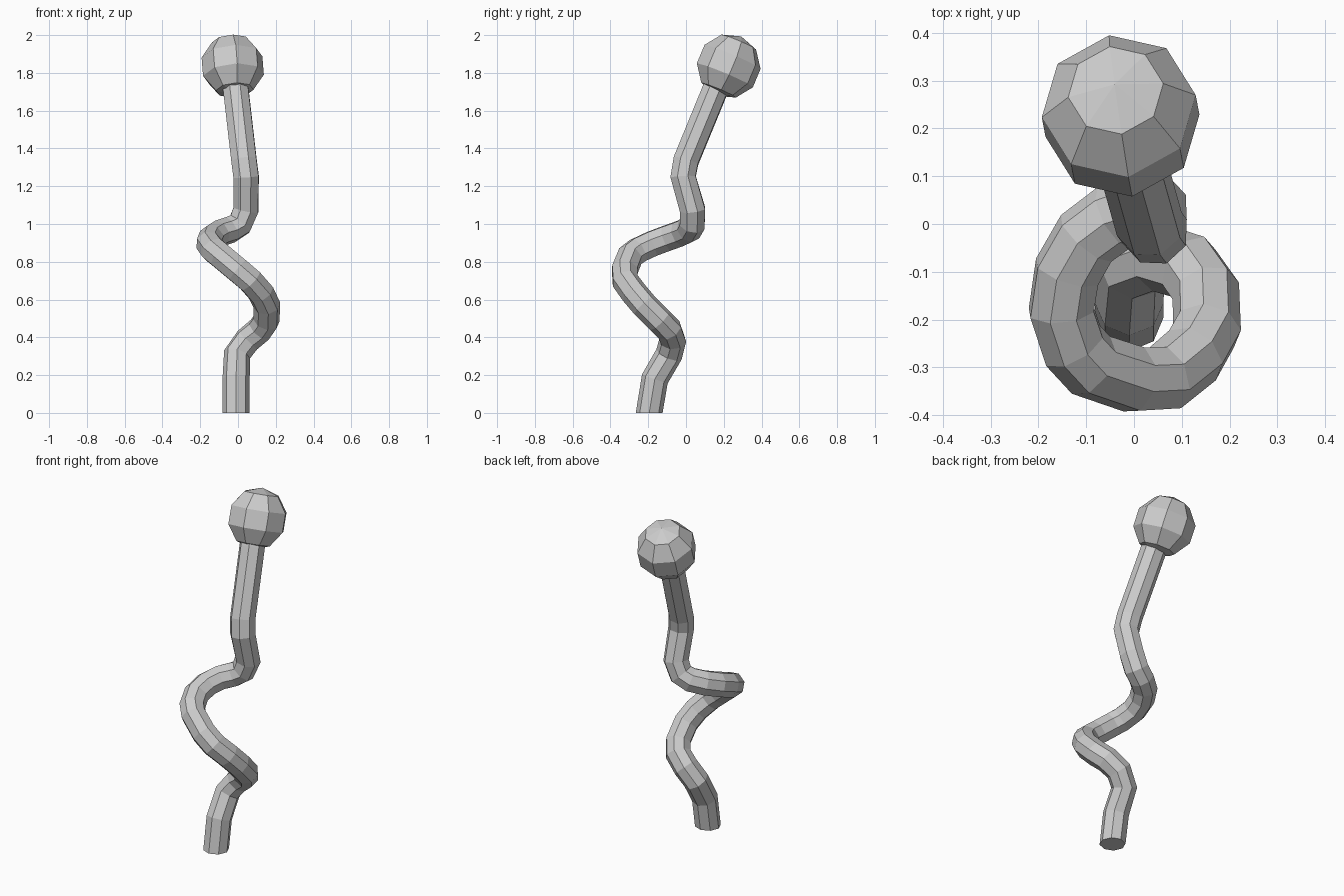
import bpy
from math import radians
from mathutils import Vector, Matrix

if "Cube" in bpy.data.objects:
    bpy.data.objects.remove(bpy.data.objects["Cube"])

# Centre line of the bent stick, from foot to head
PATH = [
    (-0.01, -0.195, 0), (-0.01, -0.165, 0.18), (-0.005, -0.09, 0.31),
    (0.05, -0.07, 0.385), (0.115, -0.09, 0.44), (0.15, -0.14, 0.49),
    (0.153, -0.22, 0.57), (0.122, -0.275, 0.635), (0.065, -0.322, 0.7),
    (0.0, -0.325, 0.755), (-0.09, -0.295, 0.83), (-0.127, -0.255, 0.86),
    (-0.152, -0.18, 0.895), (-0.14, -0.1, 0.925), (-0.1, -0.03, 0.95),
    (-0.04, 0.015, 0.97), (0.01, 0.033, 1.0), (0.042, 0.035, 1.075),
    (0.043, -0.015, 1.25), (0.032, 0.0, 1.335), (-0.01, 0.15, 1.7),
    (-0.02, 0.19, 1.78),
]

# Eight-sided stick swept along the path
curve = bpy.data.curves.new("stick", 'CURVE')
curve.dimensions = '3D'
curve.bevel_depth = 0.072
curve.bevel_resolution = 2
curve.use_fill_caps = True
spline = curve.splines.new('POLY')
spline.points.add(len(PATH) - 1)
for point, co in zip(spline.points, PATH):
    point.co = (*co, 1)
spline.use_smooth = False
stick = bpy.data.objects.new("stick", curve)
bpy.context.collection.objects.link(stick)
bpy.context.view_layer.objects.active = stick
stick.select_set(True)
bpy.ops.object.convert(target='MESH')
stick = bpy.context.object
stick.name = "stick"
for v in stick.data.vertices:      # level the foot on the ground
    if v.co.z < 0.05:
        v.co.z = 0
for p in stick.data.polygons:
    p.use_smooth = False

# Faceted knob, tilted in line with the top of the stick
bpy.ops.mesh.primitive_uv_sphere_add(segments=8, ring_count=5, radius=0.171)
knob = bpy.context.object
knob.name = "knob"
axis = Vector((-0.08, 0.42, 1))
tilt = Vector((0, 0, 1)).rotation_difference(axis).to_matrix().to_4x4()
knob.matrix_world = (Matrix.Translation((-0.028, 0.226, 1.836)) @ tilt
                     @ Matrix.Rotation(radians(8), 4, 'Z'))
